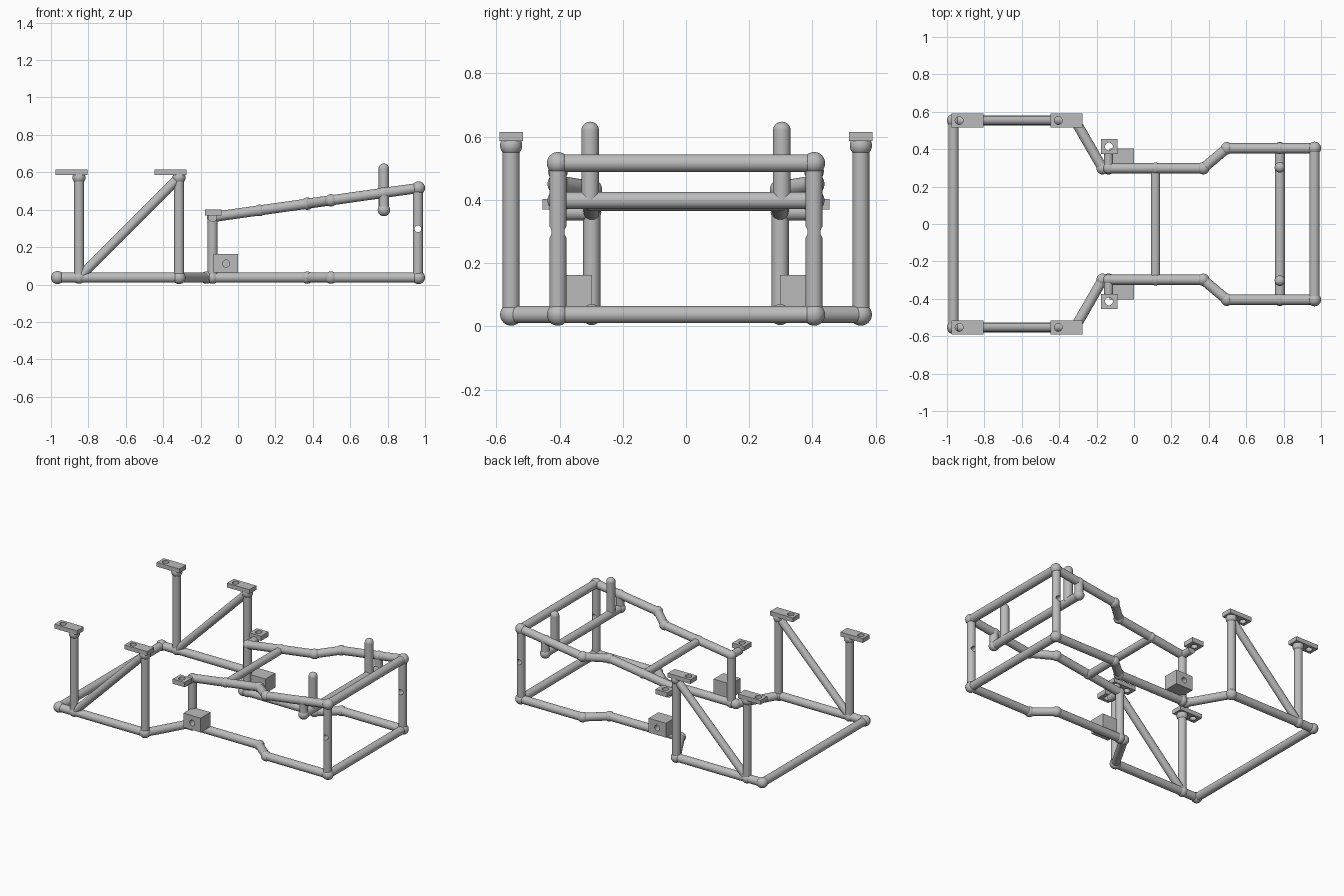
import bpy, bmesh, math
from mathutils import Vector, Matrix

cube = bpy.data.objects.get("Cube")
if cube:
    bpy.data.objects.remove(cube, do_unlink=True)

steel = bpy.data.materials.new("grey steel")
steel.use_nodes = True
GREY = (0.5, 0.5, 0.5, 1)
steel.diffuse_color = GREY
steel.node_tree.nodes["Principled BSDF"].inputs["Base Color"].default_value = GREY

TUBE, THIN, BEND, CORNER = 0.027, 0.025, 0.033, 0.035
UP = Vector((0, 0, 1))


def make(name, bm):
    mesh = bpy.data.meshes.new(name)
    bm.to_mesh(mesh)
    bm.free()
    mesh.materials.append(steel)
    obj = bpy.data.objects.new(name, mesh)
    bpy.context.collection.objects.link(obj)
    return obj


def smooth(obj):
    obj.data.shade_smooth()
    obj.data.set_sharp_from_angle(angle=math.radians(40))


def add_tube(bm, a, b, r):
    a, b = Vector(a), Vector(b)
    turn = UP.rotation_difference(b - a).to_matrix().to_4x4()
    bmesh.ops.create_cone(bm, cap_ends=True, segments=32, radius1=r, radius2=r,
                          depth=(b - a).length,
                          matrix=Matrix.Translation((a + b) / 2) @ turn)


def pipe(name, points, r=TUBE, joints=()):
    """Straight tubes through the points, with ball joints of the given radii."""
    bm = bmesh.new()
    for a, b in zip(points, points[1:]):
        add_tube(bm, a, b, r)
    for p, ball in zip(points, joints):
        if ball:
            bmesh.ops.create_uvsphere(bm, u_segments=32, v_segments=16, radius=ball,
                                      matrix=Matrix.Translation(p))
    obj = make(name, bm)
    smooth(obj)
    return obj


def block(name, low, high):
    low, high = Vector(low), Vector(high)
    bm = bmesh.new()
    bmesh.ops.create_cube(bm, size=1, matrix=Matrix.Translation((low + high) / 2)
                          @ Matrix.Diagonal((high - low).to_4d()))
    return make(name, bm)


def drill(obj, a, b, r):
    """Cut a round hole from a to b."""
    bm = bmesh.new()
    add_tube(bm, a, b, r)
    cutter = make("drill", bm)
    cutter.hide_render = True
    mod = obj.modifiers.new("hole", "BOOLEAN")
    mod.operation, mod.object, mod.solver = "DIFFERENCE", cutter, "EXACT"
    graph = bpy.context.evaluated_depsgraph_get()
    graph.update()
    mesh = bpy.data.meshes.new_from_object(obj.evaluated_get(graph))
    obj.modifiers.clear()
    obj.data = mesh
    bpy.data.objects.remove(cutter, do_unlink=True)
    smooth(obj)


WIDE, WAIST, NOSE = 0.553, 0.298, 0.405     # half widths of the frame
TAIL, END, BASE = -0.965, 0.965, 0.037
REAR, MID, STUB, BAR = -0.85, -0.315, -0.136, 0.78


def rail_z(x):
    """Height of the sloping upper rail."""
    return 0.516 + 0.141 * (x - END)


for side, s in (("front", -1), ("back", 1)):
    # Lower and upper side rails
    pipe(side + "_lower_rail",
         [(TAIL, s * WIDE, BASE), (REAR, s * WIDE, BASE), (MID, s * WIDE, BASE),
          (-0.168, s * WAIST, BASE), (STUB, s * WAIST, BASE), (0.37, s * WAIST, BASE),
          (0.497, s * NOSE, BASE), (END, s * NOSE, BASE)],
         joints=(CORNER, BEND, CORNER, BEND, BEND, BEND, BEND, CORNER))
    path = [(STUB, WAIST), (0.115, WAIST), (0.37, WAIST), (0.497, NOSE),
            (BAR, NOSE), (END, NOSE)]
    pipe(side + "_upper_rail", [(x, s * y, rail_z(x)) for x, y in path],
         joints=(0.03, 0.031, BEND, BEND, 0.031, CORNER))

    # Tall posts with drilled mounting plates, and the diagonal brace
    for label, x, start in (("rear", REAR, -0.976), ("middle", MID, -0.446)):
        pipe(f"{side}_{label}_post", [(x, s * WIDE, BASE), (x, s * WIDE, 0.572)],
             joints=(0, CORNER))
        plate = block(f"{side}_{label}_plate", (start, s * WIDE - 0.037, 0.586),
                      (start + 0.171, s * WIDE + 0.037, 0.615))
        hole = start + 0.041
        drill(plate, (hole, s * WIDE, 0.55), (hole, s * WIDE, 0.65), 0.021)
    pipe(side + "_diagonal_brace", [(REAR, s * WIDE, BASE), (MID, s * WIDE, 0.572)], THIN)

    # Waist post with its side arm and drilled tab
    pipe(side + "_waist_post", [(STUB, s * WAIST, BASE), (STUB, s * WAIST, rail_z(STUB))])
    pipe(side + "_tab_arm", [(STUB, s * WAIST, 0.36), (STUB, s * 0.388, 0.36)], THIN)
    tab = block(side + "_tab", (-0.176, s * 0.414 - 0.04, 0.37),
                (-0.087, s * 0.414 + 0.04, 0.402))
    drill(tab, (-0.134, s * 0.414, 0.3), (-0.134, s * 0.414, 0.5), 0.021)

    # Mounting block with a blind hole in its outer face
    y0, y1 = sorted((s * 0.297, s * 0.403))
    mount = block(side + "_mount_block", (-0.13, y0, 0.064), (0, y1, 0.162))
    drill(mount, (-0.064, s * 0.335, 0.112), (-0.064, s * 0.45, 0.112), 0.019)

    # Drilled end post
    post = pipe(side + "_end_post", [(0.962, s * NOSE, BASE), (0.962, s * NOSE, 0.516)])
    drill(post, (0.962, s * 0.3, 0.298), (0.962, s * 0.5, 0.298), 0.018)

    # Hanger below the rail and upright pin on the hung bar
    pipe(side + "_hanger", [(BAR, s * NOSE, rail_z(BAR)), (BAR, s * NOSE, 0.398)],
         joints=(0, 0.033))
    pipe(side + "_pin", [(BAR, s * 0.303, 0.398), (BAR, s * 0.303, 0.619)],
         0.028, (0, 0.028))

# Cross tubes
for name, x, y, z, r in (("tail_cross_tube", TAIL, WIDE, BASE, TUBE),
                         ("lower_end_cross_tube", END, NOSE, BASE, TUBE),
                         ("upper_end_cross_tube", END, NOSE, rail_z(END), 0.028),
                         ("waist_cross_tube", 0.115, WAIST, 0.39, THIN),
                         ("hung_cross_tube", BAR, NOSE, 0.398, TUBE)):
    pipe(name, [(x, -y, z), (x, y, z)], r)
